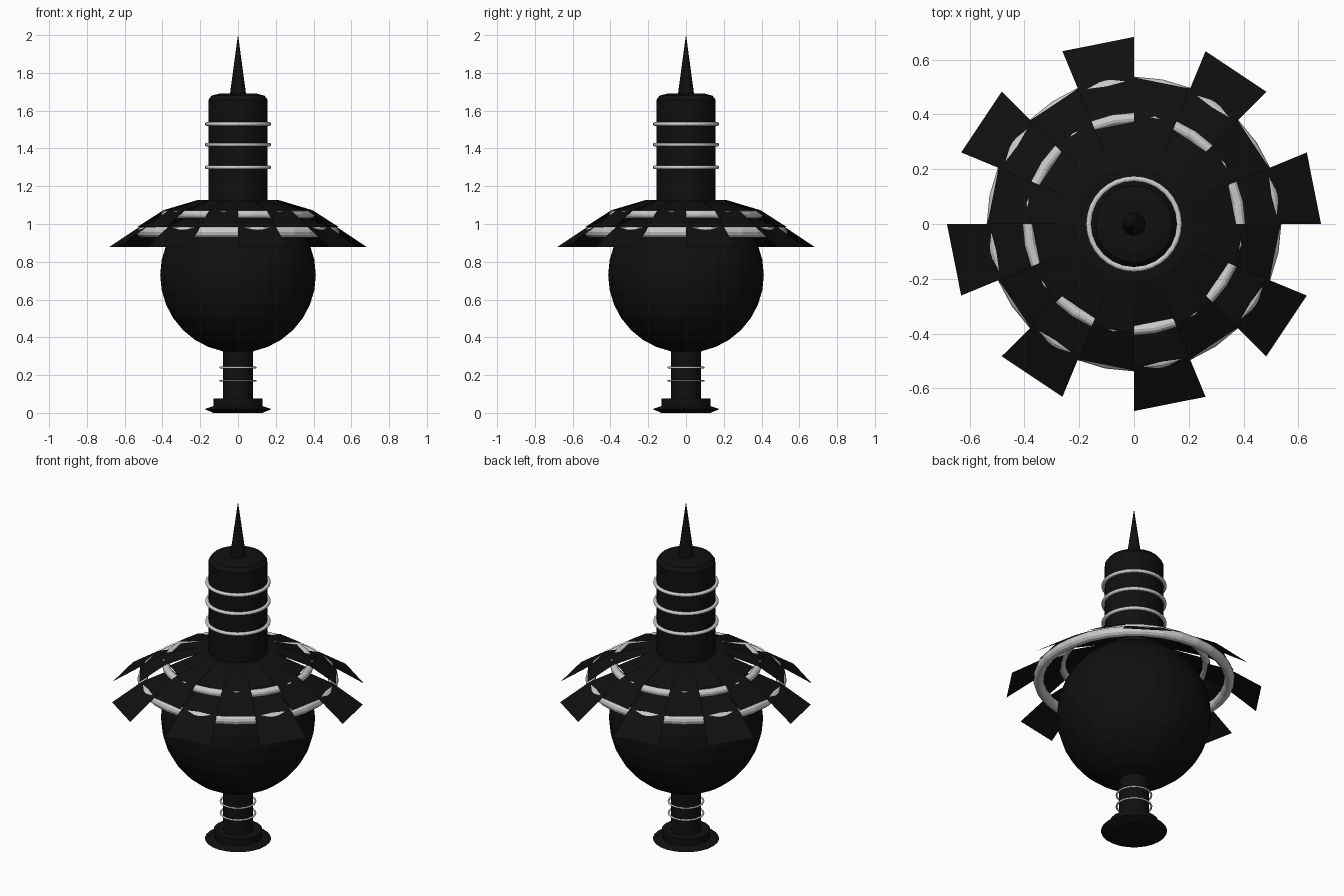
import bpy, bmesh
from math import sin, cos, pi

if "Cube" in bpy.data.objects:
    bpy.data.objects.remove(bpy.data.objects["Cube"])

black = bpy.data.materials.new("black")
black.diffuse_color = (0.005, 0.005, 0.005, 1)
black.use_nodes = True
black.node_tree.nodes["Principled BSDF"].inputs["Base Color"].default_value = black.diffuse_color


def finish(bm, name, mat=None):
    bmesh.ops.remove_doubles(bm, verts=bm.verts, dist=1e-5)
    me = bpy.data.meshes.new(name)
    bm.to_mesh(me)
    bm.free()
    ob = bpy.data.objects.new(name, me)
    bpy.context.collection.objects.link(ob)
    if mat:
        me.materials.append(mat)
    return ob


def lathe(name, profile, sides):
    """Revolve (radius, z) points, listed bottom to top, around z."""
    bm = bmesh.new()
    rings = [[bm.verts.new((r * cos(2 * pi * i / sides), r * sin(2 * pi * i / sides), z))
              for i in range(sides)] for r, z in profile]
    for a, b in zip(rings, rings[1:]):
        for i in range(sides):
            j = (i + 1) % sides
            bm.faces.new((a[i], a[j], b[j], b[i]))
    bm.faces.new(rings[0][::-1])
    bm.faces.new(rings[-1])
    bmesh.ops.dissolve_degenerate(bm, edges=bm.edges, dist=1e-5)
    return finish(bm, name, black)


def ring(name, radius, tube, z, sides=32):
    bpy.ops.mesh.primitive_torus_add(major_radius=radius, minor_radius=tube, location=(0, 0, z),
                                     major_segments=sides, minor_segments=12)
    bpy.context.object.name = name


def panels(name, profile, offset):
    """Eight sloping panels, each one sixteenth of a turn wide."""
    bm = bmesh.new()
    step = pi / 8
    for k in range(8):
        a0 = (2 * k + offset) * step
        rows = [[bm.verts.new((r * cos(a), r * sin(a), z)) for a in (a0, a0 + step)]
                for r, z in profile]
        for p, q in zip(rows, rows[1:]):
            bm.faces.new((p[0], q[0], q[1], p[1]))
    return finish(bm, name, black)


# Foot, stem and stem rings
lathe("foot", [(0.13, 0), (0.177, 0.02), (0.13, 0.036), (0.13, 0.075)], 24)
lathe("stem", [(0.08, 0.06), (0.08, 0.36)], 24)
for i, z in enumerate((0.17, 0.24)):
    ring(f"stem_ring_{i + 1}", 0.093, 0.005, z)

# Round body
bpy.ops.mesh.primitive_uv_sphere_add(segments=32, ring_count=16, radius=0.412, location=(0, 0, 0.73))
body = bpy.context.object
body.name = "body"
body.data.materials.append(black)

# Skirt of overlapping panels with two hoops showing between them
panels("skirt_top", [(0.15, 1.128), (0.21, 1.128), (0.372, 1.068)], 0)
panels("skirt_middle", [(0.15, 1.128), (0.21, 1.128), (0.395, 1.073), (0.535, 0.983)], 1)
panels("skirt_petals", [(0.36, 1.045), (0.52, 0.986), (0.683, 0.877)], 0)
ring("upper_hoop", 0.386, 0.021, 1.05)
ring("lower_hoop", 0.51, 0.028, 0.957)

# Tower, tower rings and spike
lathe("tower", [(0.157, 1.05), (0.157, 1.657), (0.14, 1.68), (0.10, 1.69)], 24)
for i, z in enumerate((1.30, 1.42, 1.53)):
    ring(f"tower_ring_{i + 1}", 0.165, 0.01, z)
lathe("spike", [(0.045, 1.67), (0.0005, 2.0)], 16)
